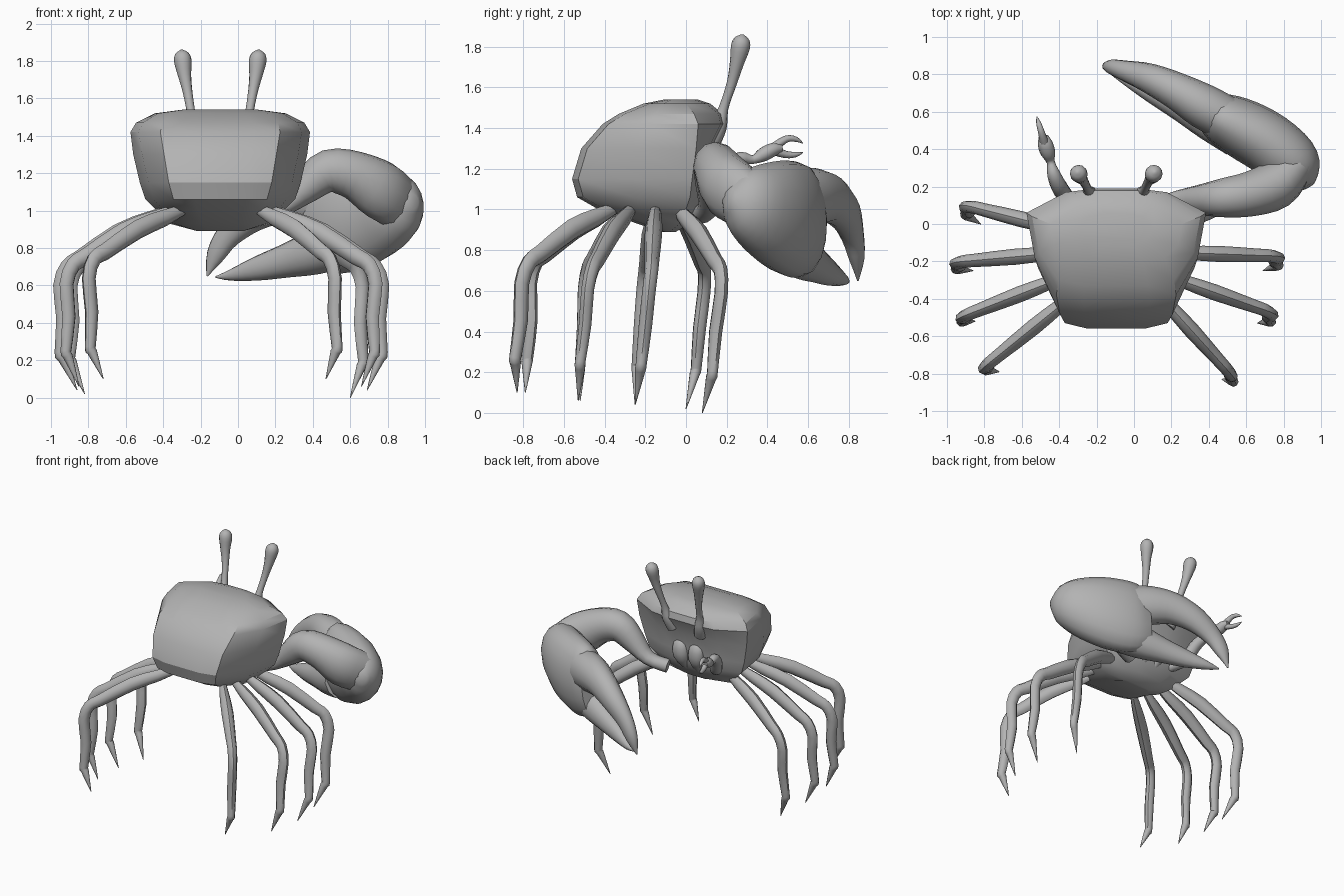
import bpy, bmesh, math
from mathutils import Vector

cube = bpy.data.objects.get("Cube")
if cube:
    bpy.data.objects.remove(cube, do_unlink=True)

shell = bpy.data.materials.new("shell grey")
shell.use_nodes = True
GREY = (0.45, 0.45, 0.45, 1)
shell.diffuse_color = GREY
shell.node_tree.nodes["Principled BSDF"].inputs["Base Color"].default_value = GREY


def loft(name, rings, angle=50):
    """Skin a list of equal-sized rings and close both ends."""
    bm = bmesh.new()
    rows = [[bm.verts.new(p) for p in ring] for ring in rings]
    n = len(rows[0])
    for a, b in zip(rows, rows[1:]):
        for i in range(n):
            j = (i + 1) % n
            bm.faces.new((a[i], a[j], b[j], b[i]))
    bm.faces.new(rows[0][::-1])
    bm.faces.new(rows[-1])
    bmesh.ops.recalc_face_normals(bm, faces=bm.faces)
    mesh = bpy.data.meshes.new(name)
    bm.to_mesh(mesh)
    bm.free()
    mesh.materials.append(shell)
    obj = bpy.data.objects.new(name, mesh)
    bpy.context.collection.objects.link(obj)
    bpy.ops.object.select_all(action='DESELECT')
    obj.select_set(True)
    bpy.context.view_layer.objects.active = obj
    bpy.ops.object.shade_smooth_by_angle(angle=math.radians(angle))
    return obj


def smooth_path(pts, steps):
    """Catmull-Rom interpolation of points of any dimension."""
    out = []
    for i in range(len(pts) - 1):
        p = [pts[max(i - 1, 0)], pts[i], pts[i + 1], pts[min(i + 2, len(pts) - 1)]]
        for s in range(steps):
            t = s / steps
            out.append([b + t / 2 * (c - a + t * (2*a - 5*b + 4*c - d + t * (3*(b - c) + d - a)))
                        for a, b, c, d in zip(*p)])
    out.append(list(pts[-1]))
    return out


def limb(name, pts, ref=(0, 0, 1), steps=3, sides=12):
    """Tube through (x, y, z, half size along ref, half size across)."""
    path = smooth_path(pts, steps)
    pos = [Vector(p[:3]) for p in path]
    rings = []
    for i, p in enumerate(path):
        tan = (pos[min(i + 1, len(pos) - 1)] - pos[max(i - 1, 0)]).normalized()
        u = Vector(ref)
        u = (u - tan * u.dot(tan)).normalized()
        v = tan.cross(u)
        rings.append([pos[i] + u * max(p[3], .002) * math.cos(a) + v * max(p[4], .002) * math.sin(a)
                      for a in (math.tau * k / sides for k in range(sides))])
    return loft(name, rings)


# Carapace: stacked outlines (z, rear y, rear half width, side y, side half width, front y, front half width)
MID = -0.095
levels = [
    (1.54, -.12, .16, -.02, .20, .06, .14),
    (1.52, -.22, .26, .00, .35, .12, .20),
    (1.47, -.34, .31, .04, .45, .18, .25),
    (1.42, -.42, .32, .06, .48, .19, .27),
    (1.30, -.525, .30, .05, .465, .13, .27),
    (1.15, -.57, .275, .03, .43, .11, .25),
    (1.06, -.545, .25, .02, .40, .10, .22),
    (1.00, -.44, .22, .00, .34, .07, .20),
    (0.93, -.25, .18, -.03, .27, .02, .15),
    (0.89, -.13, .10, -.08, .12, -.05, .08),
]
rings = []
for z, yr, wr, ys, ws, yf, wf in levels:
    half = [(wr * .55, yr + .01), (wr, yr + .04), ((wr + ws) * .545, (yr + ys) / 2),
            (ws, ys), (wf, yf - .02), (wf * .4, yf)]
    ring = half + [(-x, y) for x, y in reversed(half)]
    rings.append([(x + MID, y, z) for x, y in ring])
loft("carapace", rings, 32)

for s, side in ((1, "left"), (-1, "right")):
    # Eye stalk with a swollen tip, rising from a socket
    def eye(dx, y, z, r):
        return (MID + s * dx, y, z, r, r)
    limb(side + "_eye_stalk", [eye(.12, .12, 1.33, .05), eye(.14, .16, 1.41, .042),
         eye(.152, .185, 1.5, .024), eye(.172, .225, 1.62, .025), eye(.19, .25, 1.72, .035),
         eye(.2, .268, 1.8, .047), eye(.205, .275, 1.84, .036), eye(.207, .278, 1.86, .006)])
    # Mouth plate and cheek
    limb(side + "_mouth_plate", [(MID + s * .065, .06, 1.24, .01, .01), (MID + s * .07, .1, 1.2, .04, .055),
         (MID + s * .065, .1, 1.1, .045, .06), (MID + s * .05, .06, 1.0, .01, .02)], ref=(0, 1, 0))


def leg(name, hip, knee, ankle, tip):
    """Walking leg: thick thigh, bent knee, straight shin and pointed foot."""
    hip, knee, ankle, tip = map(Vector, (hip, knee, ankle, tip))
    out = knee - hip
    ref = Vector((-out.y, out.x, 0)).normalized()
    thigh = hip.lerp(knee, .5) + Vector((0, 0, .03))
    bend = knee.lerp(ankle, .22) + Vector((out.x, out.y, 0)).normalized() * .03
    stations = [(hip, .025, .03), (hip.lerp(thigh, .4), .036, .045), (thigh, .043, .052),
                (knee.lerp(thigh, .25), .036, .046), (knee, .034, .042), (bend, .033, .04),
                (knee.lerp(ankle, .6), .033, .038), (ankle, .027, .031),
                (ankle.lerp(tip, .15), .026, .028), (tip, .002, .002)]
    limb(name, [(*p, a, b) for p, a, b in stations], ref, steps=2, sides=8)


leg("right_leg_1", (-.34, -.04, 1.0), (-.86, .09, .7), (-.9, .05, .22), (-.82, .0, .02))
leg("right_leg_2", (-.36, -.15, 1.0), (-.91, -.2, .7), (-.95, -.24, .24), (-.86, -.25, .04))
leg("right_leg_3", (-.34, -.27, 1.0), (-.88, -.48, .71), (-.92, -.52, .25), (-.85, -.52, .06))
leg("right_leg_4", (-.3, -.36, 1.0), (-.77, -.74, .74), (-.79, -.78, .27), (-.72, -.79, .1))
leg("left_leg_1", (.16, -.04, 1.0), (.63, .17, .7), (.67, .13, .2), (.6, .08, .0))
leg("left_leg_2", (.18, -.15, 1.0), (.73, -.17, .7), (.77, -.22, .24), (.69, -.25, .04))
leg("left_leg_3", (.16, -.27, 1.0), (.7, -.46, .71), (.73, -.52, .25), (.66, -.53, .06))
leg("left_leg_4", (.12, -.36, 1.0), (.49, -.77, .74), (.53, -.84, .27), (.47, -.83, .1))

# Large claw: arm, palm and two fingers
limb("large_claw_arm", [(.1, .08, .98, .05, .05), (.24, .12, 1.02, .05, .06), (.37, .13, 1.13, .09, .085),
     (.48, .14, 1.21, .115, .105), (.62, .16, 1.19, .13, .12), (.76, .21, 1.11, .16, .13),
     (.86, .3, 1.04, .15, .1)])
limb("large_claw_palm", [(.93, .2, 1.05, .04, .04), (.9, .25, 1.04, .14, .11), (.84, .33, 1.02, .205, .155),
     (.72, .43, .985, .26, .165), (.58, .51, .955, .285, .16), (.46, .57, .945, .275, .135),
     (.38, .61, .95, .22, .09)], sides=16)
limb("large_claw_upper_finger", [(.5, .56, 1.04, .15, .12), (.37, .63, 1.06, .145, .12), (.23, .71, 1.05, .12, .1),
     (.08, .78, .98, .095, .08), (-.05, .82, .87, .07, .055), (-.12, .84, .76, .05, .038),
     (-.165, .845, .65, .004, .004)])
limb("large_claw_lower_finger", [(.55, .49, .83, .14, .13), (.4, .56, .775, .12, .11), (.25, .63, .73, .09, .08),
     (.1, .7, .69, .065, .055), (-.04, .77, .655, .03, .03), (-.12, .8, .645, .004, .004)])

# Small claw: arm with two slim fingers
limb("small_claw_arm", [(-.28, .04, 1.05, .04, .04), (-.36, .14, 1.1, .045, .04), (-.4, .2, 1.2, .045, .04),
     (-.43, .27, 1.25, .035, .035), (-.445, .33, 1.245, .022, .022), (-.46, .38, 1.27, .04, .036),
     (-.475, .43, 1.295, .04, .034), (-.485, .47, 1.3, .025, .02)], ref=(1, 0, 0), sides=10)
for name, z_mid, z_tip in (("upper", 1.345, 1.325), ("lower", 1.27, 1.28)):
    limb("small_claw_" + name + "_finger", [(-.475, .42, 1.295, .025, .025), (-.495, .49, z_mid, .018, .018),
         (-.51, .54, z_mid, .013, .013), (-.52, .575, z_tip, .002, .002)], sides=8)
